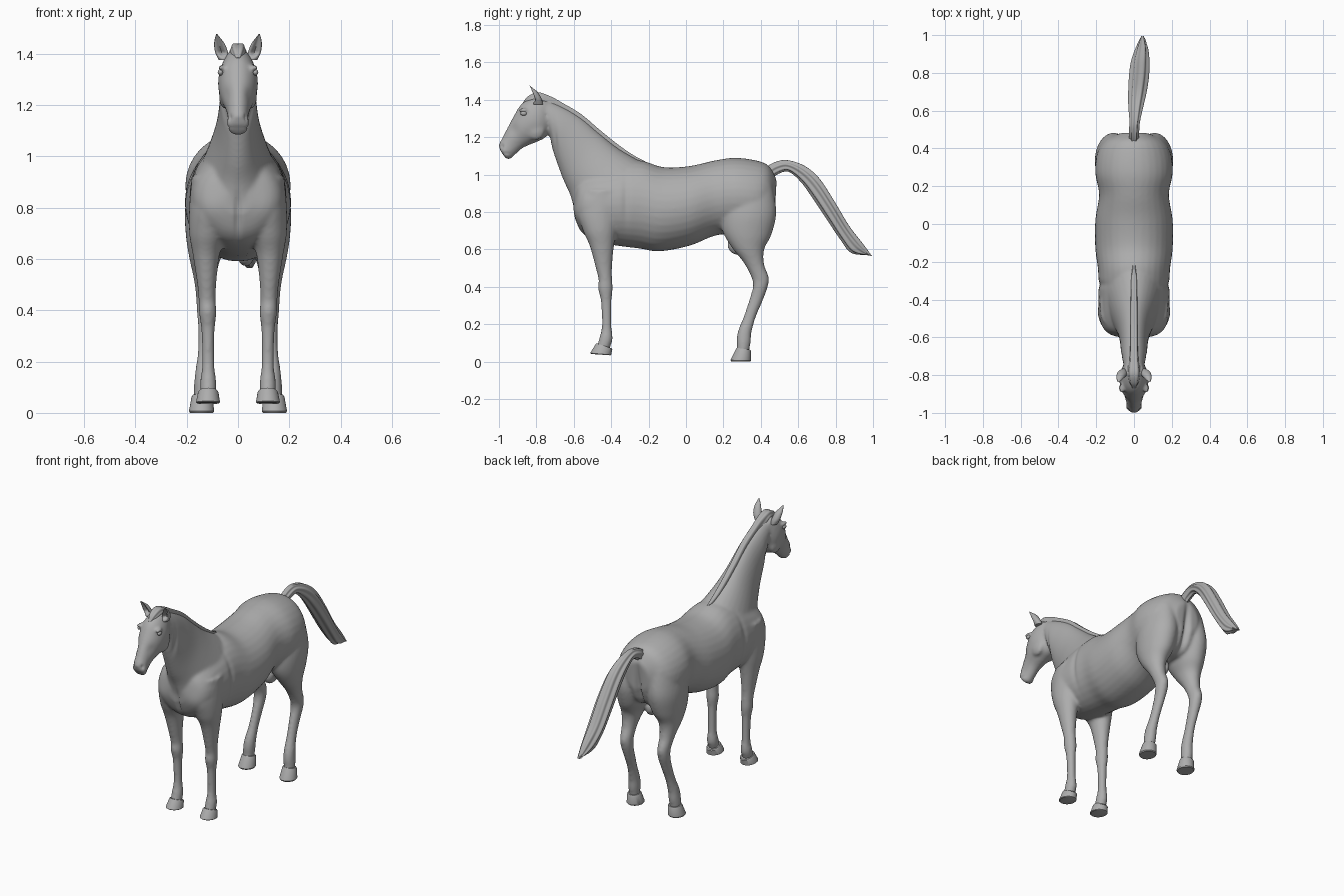
import bpy, bmesh, math
from mathutils import Vector

if "Cube" in bpy.data.objects:
    bpy.data.objects.remove(bpy.data.objects["Cube"])

grey = bpy.data.materials.new("plain grey")
grey.use_nodes = True
COLOUR = (0.42, 0.42, 0.42, 1)
grey.diffuse_color = COLOUR
grey.node_tree.nodes["Principled BSDF"].inputs["Base Color"].default_value = COLOUR


def spline(a, b, c, d, t):
    """Catmull-Rom step between b and c."""
    return tuple(0.5 * (2 * q + (r - p) * t + (2 * p - 5 * q + 4 * r - s) * t * t
                        + (3 * q - p - 3 * r + s) * t ** 3) for p, q, r, s in zip(a, b, c, d))


def loft(bm, rings, side=1, n=32, sub=5, ridges=0, depth=0.0):
    """Skin rings given as (y1, z1, y2, z2, half_width, centre_x)."""
    rings = [tuple(r) + (0,) * (6 - len(r)) for r in rings]
    dense = []
    for i in range(len(rings) - 1):
        a, d = rings[max(i - 1, 0)], rings[min(i + 2, len(rings) - 1)]
        dense += [spline(a, rings[i], rings[i + 1], d, k / sub) for k in range(sub)]
    dense.append(rings[-1])
    loops = []
    for y1, z1, y2, z2, w, cx in dense:
        loop = []
        for k in range(n):
            t = 2 * math.pi * k / n
            f = 1 + depth * math.cos(ridges * t + math.pi)
            c, s = f * math.cos(t), f * math.sin(t)
            loop.append(bm.verts.new((side * (cx + w * s), (y1 + y2) / 2 + (y1 - y2) / 2 * c,
                                      (z1 + z2) / 2 + (z1 - z2) / 2 * c)))
        loops.append(loop)
    for p, q in zip(loops, loops[1:]):
        for k in range(n):
            bm.faces.new((p[k], p[(k + 1) % n], q[(k + 1) % n], q[k]))
    bm.faces.new(loops[0])
    bm.faces.new(loops[-1])


def ball(bm, centre, radii):
    new = bmesh.ops.create_uvsphere(bm, u_segments=20, v_segments=12, radius=1)["verts"]
    for v in new:
        v.co = Vector(c + r * p for c, r, p in zip(centre, radii, v.co))


def finish(bm, name, angle=40):
    bmesh.ops.recalc_face_normals(bm, faces=bm.faces)
    mesh = bpy.data.meshes.new(name)
    bm.to_mesh(mesh)
    bm.free()
    mesh.materials.append(grey)
    ob = bpy.data.objects.new(name, mesh)
    bpy.context.collection.objects.link(ob)
    bpy.ops.object.select_all(action='DESELECT')
    ob.select_set(True)
    bpy.context.view_layer.objects.active = ob
    bpy.ops.object.shade_smooth_by_angle(angle=math.radians(angle))
    return ob


# Body: trunk, neck, head and legs fused into one skin
bm = bmesh.new()
trunk = [(-.605, .89, -.595, .77, .05), (-.575, .97, -.565, .70, .14), (-.51, 1.01, -.51, .655, .18),
         (-.40, 1.05, -.40, .625, .188), (-.25, 1.075, -.25, .605, .19), (-.12, 1.04, -.14, .59, .205),
         (.02, 1.046, .02, .62, .205), (.15, 1.075, .16, .675, .185), (.26, 1.09, .28, .68, .205),
         (.37, 1.077, .38, .68, .195), (.44, 1.05, .44, .72, .155), (.485, .98, .475, .80, .075)]
neck = [(-.76, 1.41, -.73, 1.23, .055), (-.66, 1.365, -.715, 1.14, .068), (-.56, 1.305, -.685, 1.05, .074),
        (-.46, 1.22, -.655, .97, .088), (-.36, 1.14, -.62, .89, .115), (-.25, 1.075, -.59, .78, .15)]
head = [(-.80, 1.42, -.72, 1.36, .045), (-.845, 1.402, -.722, 1.26, .068), (-.885, 1.372, -.75, 1.20, .078),
        (-.92, 1.315, -.805, 1.172, .070), (-.952, 1.255, -.868, 1.145, .050),
        (-.980, 1.20, -.912, 1.108, .040), (-1.0, 1.16, -.938, 1.085, .043), (-.99, 1.122, -.957, 1.08, .033)]
fore_leg = [(-.54, .92, -.33, .92, .05, .13), (-.57, .80, -.35, .80, .075, .115), (-.55, .70, -.37, .70, .072, .118),
            (-.515, .62, -.385, .62, .053, .124), (-.485, .51, -.395, .51, .038, .122),
            (-.468, .44, -.395, .44, .033, .120), (-.470, .39, -.392, .39, .034, .118),
            (-.455, .32, -.398, .32, .026, .117), (-.450, .19, -.398, .19, .024, .116),
            (-.463, .13, -.392, .12, .031, .116), (-.472, .095, -.405, .08, .031, .116),
            (-.478, .075, -.41, .06, .030, .116)]
hind_leg = [(.22, .95, .46, .95, .08, .10), (.19, .80, .483, .80, .098, .108), (.195, .70, .457, .68, .088, .115),
            (.245, .61, .418, .60, .062, .128), (.308, .53, .418, .52, .043, .130),
            (.350, .45, .443, .45, .035, .128), (.358, .40, .437, .40, .034, .127),
            (.338, .33, .412, .33, .028, .127), (.308, .24, .374, .24, .026, .130),
            (.280, .17, .351, .16, .031, .135), (.270, .12, .347, .11, .033, .138),
            (.272, .08, .340, .07, .032, .140), (.268, .05, .337, .05, .031, .140)]
for rings in (trunk, neck, head):
    loft(bm, rings)
for s in (1, -1):
    loft(bm, fore_leg, s)
    loft(bm, hind_leg, s)
    ball(bm, (s * .052, -.805, 1.235), (.022, .05, .05))      # cheek
    ball(bm, (s * .066, -.872, 1.345), (.013, .026, .011))    # brow
ball(bm, (.03, .28, .625), (.035, .06, .055))                 # groin
body = finish(bm, "body")
remesh = body.modifiers.new("fuse", 'REMESH')
remesh.mode, remesh.voxel_size = 'VOXEL', 0.009
soften = body.modifiers.new("soften", 'SMOOTH')
soften.factor, soften.iterations = 0.5, 7
for m in ("fuse", "soften"):
    bpy.ops.object.modifier_apply(modifier=m)

# Muscle and facial relief: (centre, radii, height along the normal), mirrored
relief = [((.036, -.988, 1.152), (.010, .011, .013), -.012),   # nostril
          ((.03, -.962, 1.112), (.03, .022, .004), -.004),     # mouth
          ((0, -.60, .76), (.010, .06, .09), -.014),           # chest cleft
          ((0, .48, .78), (.018, .08, .15), -.028),            # buttock cleft
          ((.19, -.32, .86), (.08, .018, .13), -.007),         # behind shoulder
          ((.10, -.57, .80), (.06, .05, .06), .010),           # breast
          ((.08, -.70, 1.18), (.06, .012, .08), -.008),        # jaw groove
          ((.055, -.93, 1.24), (.03, .03, .03), -.005)]        # face hollow
me = body.data
moves = []
for v in me.vertices:
    p = Vector((abs(v.co.x), v.co.y, v.co.z))
    h = sum(d * math.exp(-sum(((a - b) / r) ** 2 for a, b, r in zip(p, c, rad))) for c, rad, d in relief)
    moves.append(v.normal * h)
for v, m in zip(me.vertices, moves):
    v.co += m
me.materials.clear()
me.materials.append(grey)
me.polygons.foreach_set("use_smooth", [True] * len(me.polygons))
me.update()

# Hooves, ears and eyes
fore_hoof = [(-.478, .098, -.398, .072, .036, .116), (-.484, .092, -.394, .066, .040, .116),
             (-.512, .046, -.400, .036, .047, .117), (-.506, .041, -.404, .034, .043, .117)]
hind_hoof = [(.272, .074, .343, .064, .037, .140), (.266, .066, .347, .057, .041, .140),
             (.238, .008, .347, .005, .049, .142), (.243, 0, .343, 0, .045, .142)]
ear = [(-.815, 1.375, -.765, 1.375, .020, .055), (-.818, 1.405, -.772, 1.405, .025, .064),
       (-.826, 1.432, -.792, 1.440, .021, .072), (-.836, 1.458, -.818, 1.462, .011, .079),
       (-.842, 1.475, -.838, 1.477, .002, .083)]
for s, label in ((1, "left"), (-1, "right")):
    for name, rings in (("fore_hoof", fore_hoof), ("hind_hoof", hind_hoof)):
        bm = bmesh.new()
        loft(bm, rings, s, sub=1)
        finish(bm, f"{label}_{name}", 35)
    bm = bmesh.new()
    loft(bm, ear, s, n=24)
    for v in bm.verts:                                        # hollow the front of the ear
        cx = s * (.055 + (v.co.z - 1.375) * .28)
        line = -.79 - max(0, v.co.z - 1.39) * .55
        if v.co.y < line:
            edge = min(1, abs(v.co.x - cx) / .024)
            v.co.y += 1.5 * (line - v.co.y) * (1 - edge) * min(1, max(0, (v.co.z - 1.385) / .02))
    finish(bm, f"{label}_ear", 60)
    bm = bmesh.new()
    ball(bm, (s * .068, -.868, 1.327), (.011, .017, .012))
    finish(bm, f"{label}_eye", 60)

# Mane: a ridged strip along the crest, ending in the forelock
bm = bmesh.new()
loft(bm, [(-.872, 1.385, -.862, 1.365, .010), (-.845, 1.420, -.825, 1.385, .024), (-.79, 1.441, -.775, 1.39, .031),
          (-.72, 1.418, -.74, 1.35, .027), (-.66, 1.385, -.69, 1.32, .024), (-.56, 1.325, -.59, 1.26, .023),
          (-.46, 1.240, -.49, 1.18, .022), (-.36, 1.160, -.38, 1.10, .020), (-.28, 1.105, -.29, 1.05, .017),
          (-.215, 1.070, -.22, 1.045, .008)], n=40, ridges=5, depth=.10)
finish(bm, "mane", 50)

# Tail: a ridged lock that arches up, then falls and drifts to the left
bm = bmesh.new()
loft(bm, [(.42, 1.035, .45, .975, .022), (.475, 1.066, .495, 1.008, .025), (.54, 1.077, .55, 1.018, .026, .004),
          (.63, 1.048, .615, .965, .037, .010), (.71, .982, .675, .885, .045, .018),
          (.79, .862, .755, .765, .049, .026), (.87, .728, .825, .660, .046, .032),
          (.94, .637, .885, .585, .034, .040), (.995, .564, .965, .570, .012, .045)],
     n=56, ridges=7, depth=.11)
finish(bm, "tail", 50)
